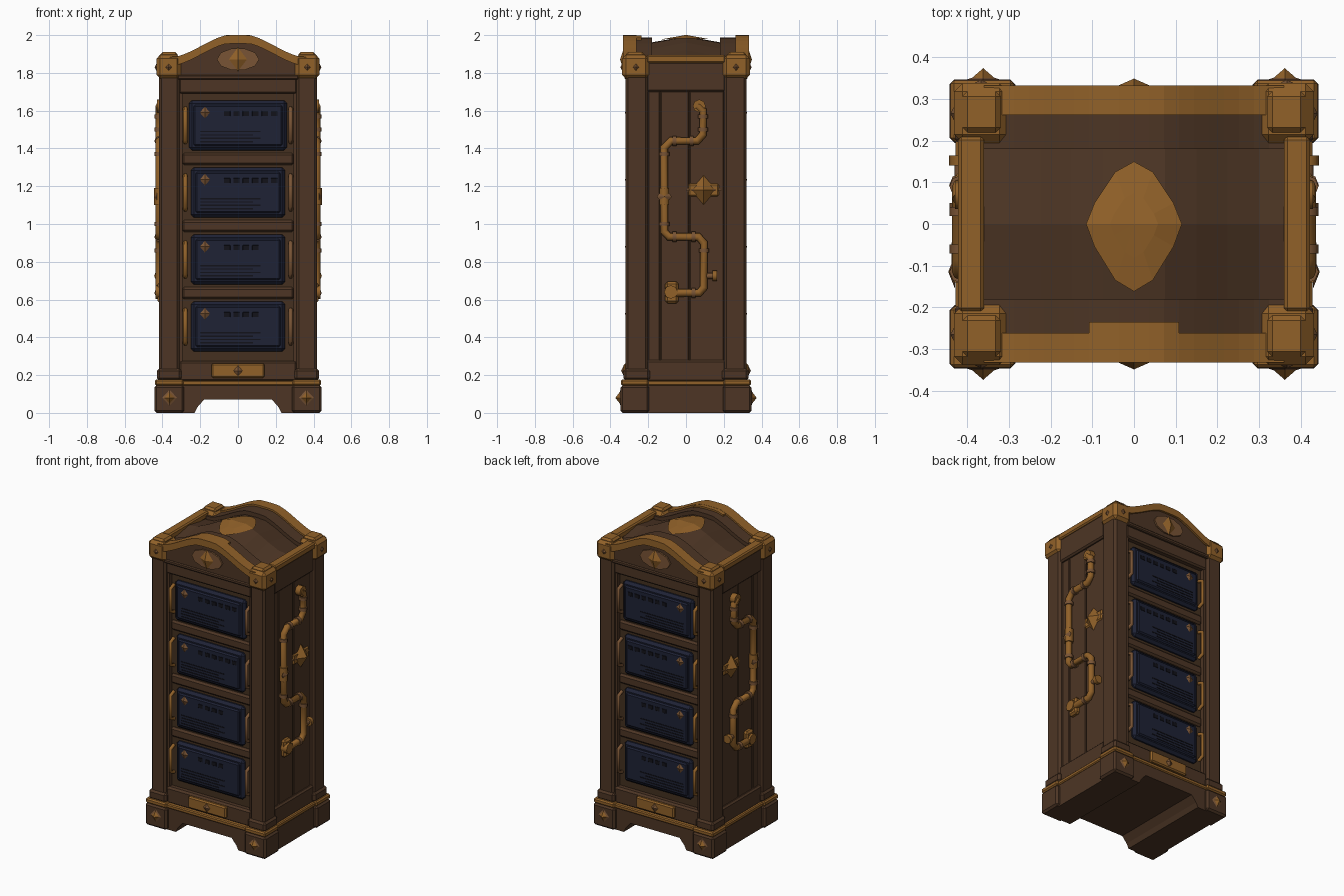
import bpy, bmesh, math
from mathutils import Vector

if "Cube" in bpy.data.objects:
    bpy.data.objects.remove(bpy.data.objects["Cube"])


def material(name, rgb):
    m = bpy.data.materials.new(name)
    m.diffuse_color = (*rgb, 1)
    m.use_nodes = True
    m.node_tree.nodes["Principled BSDF"].inputs["Base Color"].default_value = m.diffuse_color
    return m


WOOD = material("dark brown wood", (0.074, 0.036, 0.018))
PANEL = material("shadow brown wood", (0.058, 0.030, 0.014))
GOLD = material("aged gold", (0.285, 0.120, 0.022))
BRONZE = material("dull bronze", (0.190, 0.088, 0.035))
NAVY = material("navy steel", (0.013, 0.016, 0.036))
BLACK = material("dark slot", (0.006, 0.006, 0.010))


def finish(bm, name, mat, mirror="", recalc=True):
    """Turn a bmesh into an object mirrored over the given axes through the origin."""
    if recalc:
        bmesh.ops.recalc_face_normals(bm, faces=bm.faces[:])
    me = bpy.data.meshes.new(name)
    bm.to_mesh(me)
    bm.free()
    me.materials.append(mat)
    ob = bpy.data.objects.new(name, me)
    bpy.context.collection.objects.link(ob)
    if mirror:
        mod = ob.modifiers.new("mirror", "MIRROR")
        mod.use_axis = ["x" in mirror, "y" in mirror, False]
        mod.use_mirror_merge = False
    return ob


def add_box(bm, lo, hi, bevel=0.0):
    vs = bmesh.ops.create_cube(bm, size=1)["verts"]
    for v in vs:
        v.co = Vector(lo[i] + (hi[i] - lo[i]) * (v.co[i] + 0.5) for i in range(3))
    if bevel:
        edges = list({e for v in vs for e in v.link_edges})
        bmesh.ops.bevel(bm, geom=edges, offset=bevel, segments=1, affect="EDGES")


def box(name, lo, hi, mat, mirror="", bevel=0.0):
    bm = bmesh.new()
    add_box(bm, lo, hi, bevel)
    return finish(bm, name, mat, mirror)


def prism(name, pts, y0, y1, mat, mirror=""):
    """Extrude an x-z outline along y."""
    bm = bmesh.new()
    f = bm.faces.new([bm.verts.new((x, y0, z)) for x, z in pts])
    ext = bmesh.ops.extrude_face_region(bm, geom=[f])["geom"]
    for v in ext:
        if isinstance(v, bmesh.types.BMVert):
            v.co.y = y1
    return finish(bm, name, mat, mirror)


def stud(name, c, half_w, half_h, depth, axis, mat, mirror):
    """Four-sided pyramid pointing to -y (axis y) or +x (axis x)."""
    bm = bmesh.new()
    c = Vector(c)
    side, out = (Vector((1, 0, 0)), Vector((0, -1, 0))) if axis == "y" else (Vector((0, 1, 0)), Vector((1, 0, 0)))
    up = Vector((0, 0, 1))
    rim = [bm.verts.new(c + d) for d in (side * half_w, up * half_h, -side * half_w, -up * half_h)]
    tip = bm.verts.new(c + out * depth)
    bm.faces.new(rim)
    for i in range(4):
        bm.faces.new((rim[i], rim[(i + 1) % 4], tip))
    return finish(bm, name, mat, mirror)


def tube(name, pts, r, mat, mirror, res=2):
    """Round bar along a path, as mesh."""
    cu = bpy.data.curves.new(name + " path", "CURVE")
    cu.dimensions = "3D"
    cu.bevel_depth, cu.bevel_resolution, cu.use_fill_caps = r, res, True
    sp = cu.splines.new("POLY")
    sp.points.add(len(pts) - 1)
    for p, co in zip(sp.points, pts):
        p.co = (*co, 1)
    tmp = bpy.data.objects.new("path helper", cu)
    bpy.context.collection.objects.link(tmp)
    me = bpy.data.meshes.new_from_object(tmp.evaluated_get(bpy.context.evaluated_depsgraph_get()))
    bpy.data.objects.remove(tmp)
    bm = bmesh.new()
    bm.from_mesh(me)
    bpy.data.meshes.remove(me)
    for f in bm.faces:
        f.material_index = 0
    return finish(bm, name, mat, mirror)


# plinth with arched underside, gold band and corner feet
half = [(0.42, 0.0), (0.23, 0.0), (0.215, 0.03), (0.18, 0.07)]
arch_low = half + [(-x, z) for x, z in reversed(half)]
prism("plinth", arch_low + [(-0.42, 0.15), (0.42, 0.15)], -0.325, 0.325, WOOD)
box("plinth_gold_band", (-0.428, -0.333, 0.145), (0.428, 0.333, 0.172), GOLD, bevel=0.006)
box("foot_block", (0.285, -0.347, 0), (0.443, -0.195, 0.146), WOOD, "xy", 0.012)
box("foot_gold_band", (0.288, -0.345, 0.145), (0.44, -0.198, 0.178), GOLD, "xy", 0.008)
stud("foot_stud_base", (0.362, -0.346, 0.08), 0.042, 0.046, 0.014, "y", BRONZE, "xy")
stud("foot_stud", (0.362, -0.348, 0.08), 0.03, 0.034, 0.026, "y", GOLD, "xy")

# cabinet body, posts and rails
box("body_core", (-0.385, -0.272, 0.16), (0.385, 0.272, 1.84), PANEL)
box("corner_post", (0.31, -0.32, 0.17), (0.418, -0.2, 1.80), WOOD, "xy", 0.014)
box("post_foot", (0.298, -0.332, 0.17), (0.43, -0.19, 0.235), WOOD, "xy", 0.014)
box("front_bottom_rail", (-0.315, -0.31, 0.165), (0.315, -0.26, 0.275), WOOD, "y", 0.012)
box("front_top_rail", (-0.315, -0.308, 1.69), (0.315, -0.26, 1.79), WOOD, "y", 0.01)
box("front_stile", (0.295, -0.3, 0.26), (0.315, -0.26, 1.70), WOOD, "xy")
for i in range(3):
    z = 0.634 + 0.355 * i
    box("drawer_rail", (-0.297, -0.288, z - 0.032), (0.297, -0.26, z + 0.032), WOOD, "y", 0.012)
box("side_bottom_rail", (0.37, -0.21, 0.165), (0.412, 0.21, 0.28), WOOD, "x", 0.01)
box("side_top_rail", (0.37, -0.21, 1.70), (0.412, 0.21, 1.86), WOOD, "x", 0.01)
for y0, y1 in ((-0.2, -0.14), (-0.135, 0.015), (0.02, 0.2)):
    box("side_plank", (0.375, y0, 0.27), (0.394, y1, 1.71), WOOD, "x", 0.004)

# name-less gold plate at the foot of front and back
box("lower_plate", (-0.14, -0.33, 0.185), (0.14, -0.3, 0.262), GOLD, "y", 0.008)
stud("lower_plate_stud", (0, -0.329, 0.223), 0.026, 0.03, 0.014, "y", BRONZE, "y")

# drawers with handles, holes and louvres
for i in range(4):
    z = 0.457 + 0.355 * i
    w = 0.26 if i == 3 else 0.25
    box("drawer", (-w, -0.302, z - 0.132), (w, -0.26, z + 0.132), NAVY, "y", 0.016)
    box("drawer_face", (-w + 0.025, -0.312, z - 0.108), (w - 0.025, -0.29, z + 0.108), NAVY, "y", 0.008)
    stud("drawer_stud", (-0.175, -0.311, z + 0.068), 0.03, 0.034, 0.012, "y", BRONZE, "y")
    bm = bmesh.new()
    for k in range(6 if i > 1 else 4):
        x = -0.075 + 0.05 * k
        add_box(bm, (x, -0.314, z + 0.05), (x + 0.034, -0.31, z + 0.076), 0.001)
    for k in range(4):
        add_box(bm, (-0.2, -0.314, z - 0.09 + 0.018 * k), (0.08 + 0.04 * (k % 2), -0.31, z - 0.083 + 0.018 * k))
    finish(bm, "drawer_slots", BLACK, "y")
    for s, mat in ((-1, GOLD), (1, BRONZE)):
        x = s * 0.279
        tube("drawer_handle", [(x, -0.275, z - 0.09), (x, -0.31, z - 0.075), (x, -0.31, z + 0.075), (x, -0.275, z + 0.09)],
             0.012, mat, "y", 1)


# crown: bell-shaped gable, gold trim, corner caps
def arch(x):
    t = min(max((0.33 - abs(x)) / 0.27, 0), 1)
    return 1.885 + 0.115 * t * t * (3 - 2 * t) * 0.5 + 0.115 * t * 0.5


N = 20
xs = [-0.36 + 0.72 * i / N for i in range(N + 1)]
prism("gable", [(x, arch(x) - 0.012) for x in xs] + [(0.36, 1.775), (-0.36, 1.775)], -0.318, -0.18, WOOD, "y")
prism("gable_trim", [(x, arch(x)) for x in xs] + [(x, arch(x) - 0.045) for x in reversed(xs)], -0.333, -0.262, GOLD, "y")
mid = [x for x in xs if abs(x) < 0.115]
prism("gable_trim_tab", [(x, arch(x) - 0.001) for x in mid] + [(x, arch(x) - 0.03) for x in reversed(mid)],
      -0.28, -0.235, GOLD)
box("cornice_moulding", (-0.32, -0.325, 1.765), (0.32, -0.28, 1.79), WOOD, "y", 0.006)
box("corner_cap", (0.303, -0.338, 1.77), (0.432, -0.195, 1.895), GOLD, "xy", 0.02)
box("cap_top", (0.32, -0.318, 1.88), (0.412, -0.22, 1.91), GOLD, "xy", 0.012)
box("side_gold_trim", (0.36, -0.21, 1.852), (0.422, 0.21, 1.895), GOLD, "x", 0.008)
stud("cap_pin", (0.367, -0.337, 1.83), 0.018, 0.02, 0.01, "y", BRONZE, "xy")
stud("cap_side_pin", (0.431, -0.265, 1.83), 0.018, 0.02, 0.01, "x", BRONZE, "xy")

# gable ornament
ring = [(0.112 * math.cos(a), 1.872 + 0.06 * math.sin(a)) for a in (math.pi * k / 5 for k in range(10))]
prism("gable_ornament_frame", ring, -0.328, -0.31, BRONZE, "y")
stud("gable_ornament_gem", (0, -0.327, 1.872), 0.05, 0.066, 0.022, "y", GOLD, "y")


# ridged roof between the gables
def roof_z(x, y):
    return arch(x) - 0.04 + 0.034 * (1 - abs(y) / 0.19)


bm = bmesh.new()
ys = [-0.19, -0.095, 0, 0.095, 0.19]
rx = [-0.375 + 0.075 * i for i in range(11)]
grid = [[bm.verts.new((x, y, roof_z(x, y))) for x in rx] for y in ys]
for a, b in zip(grid, grid[1:]):
    for i in range(10):
        bm.faces.new((a[i], a[i + 1], b[i + 1], b[i]))
finish(bm, "roof", WOOD, recalc=False)

# gold diamond on the roof peak
bm = bmesh.new()
outline = [(0.115, 0), (0.095, 0.05), (0.045, 0.125), (0, 0.15)]
outline += [(-x, y) for x, y in outline[-2::-1]]
outline += [(x, -y * 1.08) for x, y in outline[-2:0:-1]]
rings = [[bm.verts.new((x * s, y * s, roof_z(x * s, y * s) + 0.007)) for x, y in outline] for s in (1, 0.5)]
peak = bm.verts.new((0, 0, roof_z(0, 0) + 0.005))
n = len(outline)
for i in range(n):
    j = (i + 1) % n
    bm.faces.new((rings[0][i], rings[0][j], rings[1][j], rings[1][i]))
    bm.faces.new((rings[1][i], rings[1][j], peak))
finish(bm, "roof_diamond", GOLD, recalc=False)

# side pipework: main run, collars, flanges and valve
X = 0.416
run = [(0.06, 1.625), (0.09, 1.60), (0.09, 1.475), (0.06, 1.44), (-0.08, 1.44), (-0.115, 1.405), (-0.115, 0.96),
       (-0.09, 0.932), (0.065, 0.932), (0.095, 0.90), (0.095, 0.665), (0.07, 0.635), (-0.08, 0.635)]
tube("side_pipe", [(X, y, z) for y, z in run], 0.021, GOLD, "x")
collars = [(0.09, 1.57, 0, 1), (0.09, 1.50, 0, 1), (0.03, 1.44, 1, 0), (-0.06, 1.44, 1, 0), (-0.115, 1.37, 0, 1),
           (-0.115, 1.0, 0, 1), (-0.06, 0.932, 1, 0), (0.04, 0.932, 1, 0), (0.095, 0.86, 0, 1), (0.04, 0.635, 1, 0)]
for y, z, dy, dz in collars:
    tube("pipe_collar", [(X, y - 0.011 * dy, z - 0.011 * dz), (X, y + 0.011 * dy, z + 0.011 * dz)], 0.027, BRONZE, "x")
tube("pipe_joint", [(X, -0.115, 1.10), (X, -0.115, 1.19)], 0.029, GOLD, "x", 1)
stud("pipe_joint_stud", (0.43, -0.115, 1.145), 0.04, 0.05, 0.016, "x", BRONZE, "x")
tube("pipe_top_flange", [(0.385, 0.07, 1.625), (0.43, 0.07, 1.625)], 0.034, GOLD, "x")
tube("pipe_end_flange", [(0.385, -0.08, 0.64), (0.438, -0.08, 0.64)], 0.036, GOLD, "x")
box("pipe_end_bracket", (0.385, -0.11, 0.58), (0.425, -0.04, 0.695), GOLD, "x", 0.012)
tube("pipe_valve_stem", [(X, 0.095, 0.725), (X, 0.15, 0.725)], 0.015, BRONZE, "x")
tube("pipe_valve_wheel", [(X, 0.14, 0.725), (X, 0.165, 0.725)], 0.028, GOLD, "x")

# side diamond ornament
stud("side_diamond_wings", (0.393, 0.093, 1.18), 0.1, 0.05, 0.028, "x", BRONZE, "x")
box("side_diamond_boss", (0.385, 0.012, 1.145), (0.402, 0.174, 1.215), GOLD, "x", 0.008)
stud("side_diamond", (0.396, 0.093, 1.18), 0.066, 0.078, 0.048, "x", GOLD, "x")
